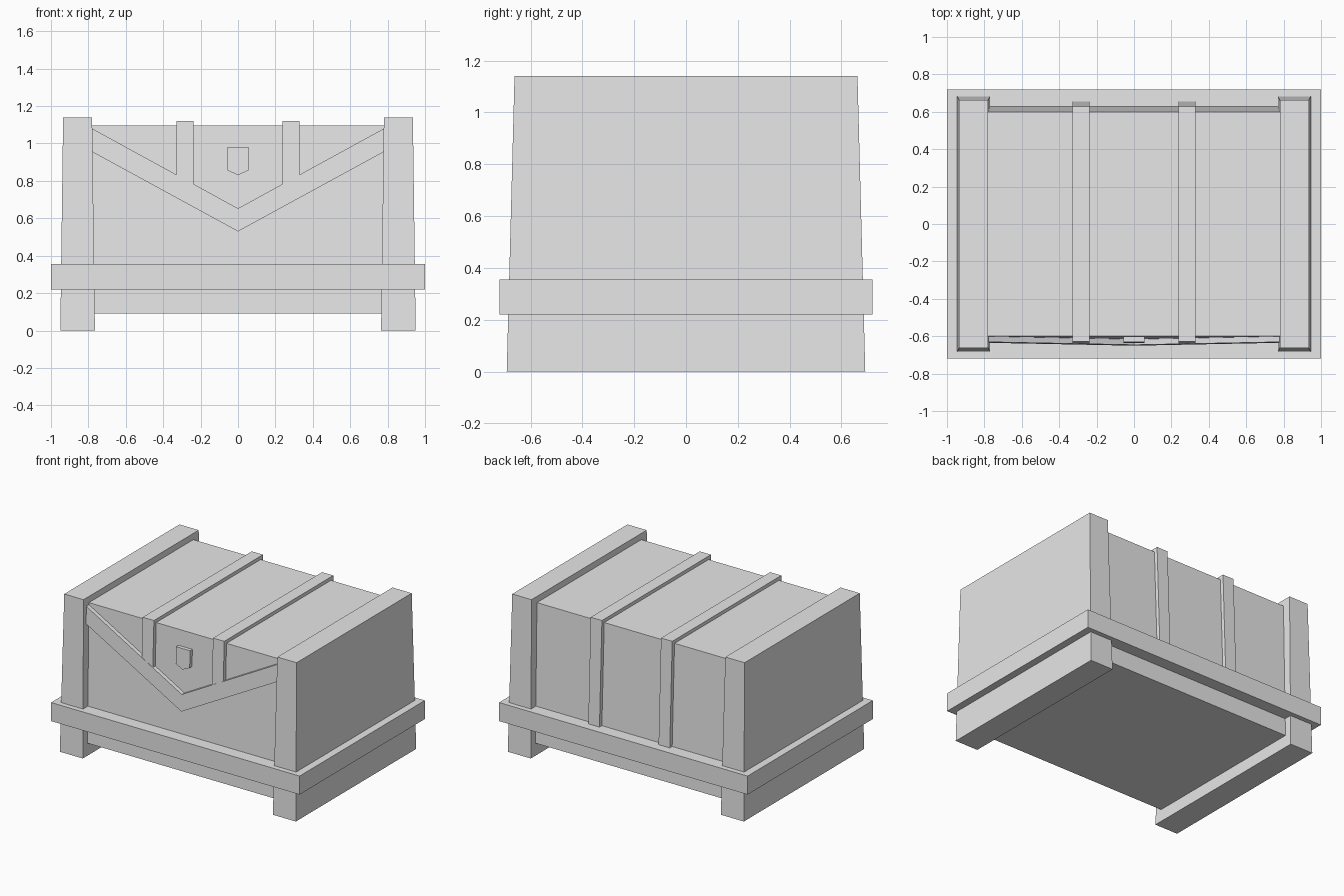
import bpy

cube = bpy.data.objects.get("Cube")
if cube:
    bpy.data.objects.remove(cube, do_unlink=True)

grey = bpy.data.materials.new("plain_grey")
grey.use_nodes = True
grey.diffuse_color = (0.8, 0.8, 0.8, 1)
grey.node_tree.nodes["Principled BSDF"].inputs["Base Color"].default_value = (0.8, 0.8, 0.8, 1)


def loft(name, start, end):
    """Solid between two matching loops of points."""
    n = len(start)
    faces = [list(range(n))[::-1], list(range(n, 2 * n))]
    faces += [[i, (i + 1) % n, n + (i + 1) % n, n + i] for i in range(n)]
    mesh = bpy.data.meshes.new(name)
    mesh.from_pydata(start + end, [], faces)
    mesh.materials.append(grey)
    obj = bpy.data.objects.new(name, mesh)
    bpy.context.collection.objects.link(obj)
    # Make every face point outward
    import bmesh
    bm = bmesh.new()
    bm.from_mesh(mesh)
    bmesh.ops.recalc_face_normals(bm, faces=bm.faces)
    bm.to_mesh(mesh)
    bm.free()
    return obj


def rect(x0, x1, y, z):
    return [(x0, -y, z), (x1, -y, z), (x1, y, z), (x0, y, z)]


def half_depth(z):
    """Half depth of the tapering chest body at a height."""
    return 0.64 - 0.0365 * z


def front_plate(name, outline, proud):
    """Plate following the sloping front, from an x-z outline."""
    outer = [(x, -half_depth(z) - proud, z) for x, z in outline]
    inner = [(x, -half_depth(z) + 0.02, z) for x, z in outline]
    return loft(name, outer, inner)


# Chest body and the rim around its base
BOTTOM, TOP = 0.09, 1.095
loft("chest_body", rect(-0.82, 0.82, half_depth(BOTTOM), BOTTOM),
     rect(-0.82, 0.82, half_depth(TOP), TOP))
loft("base_rim", rect(-1, 1, 0.72, 0.22), rect(-1, 1, 0.72, 0.355))

# End boards, which also serve as feet
for side, s in (("left", 1), ("right", -1)):
    loft(side + "_end_board", rect(s * 0.765, s * 0.95, 0.692, 0),
         rect(s * 0.78, s * 0.935, 0.662, 1.14))

# Straps over the lid: short in front, down to the rim at the back
for side, s in (("left", 1), ("right", -1)):
    low, high, t = 0.76, 1.12, 0.028
    profile = [(-half_depth(low) - t, low), (-half_depth(high) - t, high),
               (half_depth(high) + t, high), (half_depth(0.3) + t, 0.3),
               (half_depth(0.3) - t, 0.3), (half_depth(1.07) - t, 1.07),
               (-half_depth(1.07) + t, 1.07), (-half_depth(low) + t, low)]
    loft(side + "_strap", [(s * 0.238, y, z) for y, z in profile],
         [(s * 0.328, y, z) for y, z in profile])

# V-shaped flap trim and pointed lock plate
front_plate("flap_trim", [(-0.78, 1.08), (0, 0.653), (0.78, 1.08),
                          (0.78, 0.955), (0, 0.53), (-0.78, 0.955)], 0.03)
front_plate("lock_plate", [(-0.056, 0.98), (0.056, 0.98), (0.056, 0.857),
                           (0, 0.83), (-0.056, 0.857)], 0.027)
